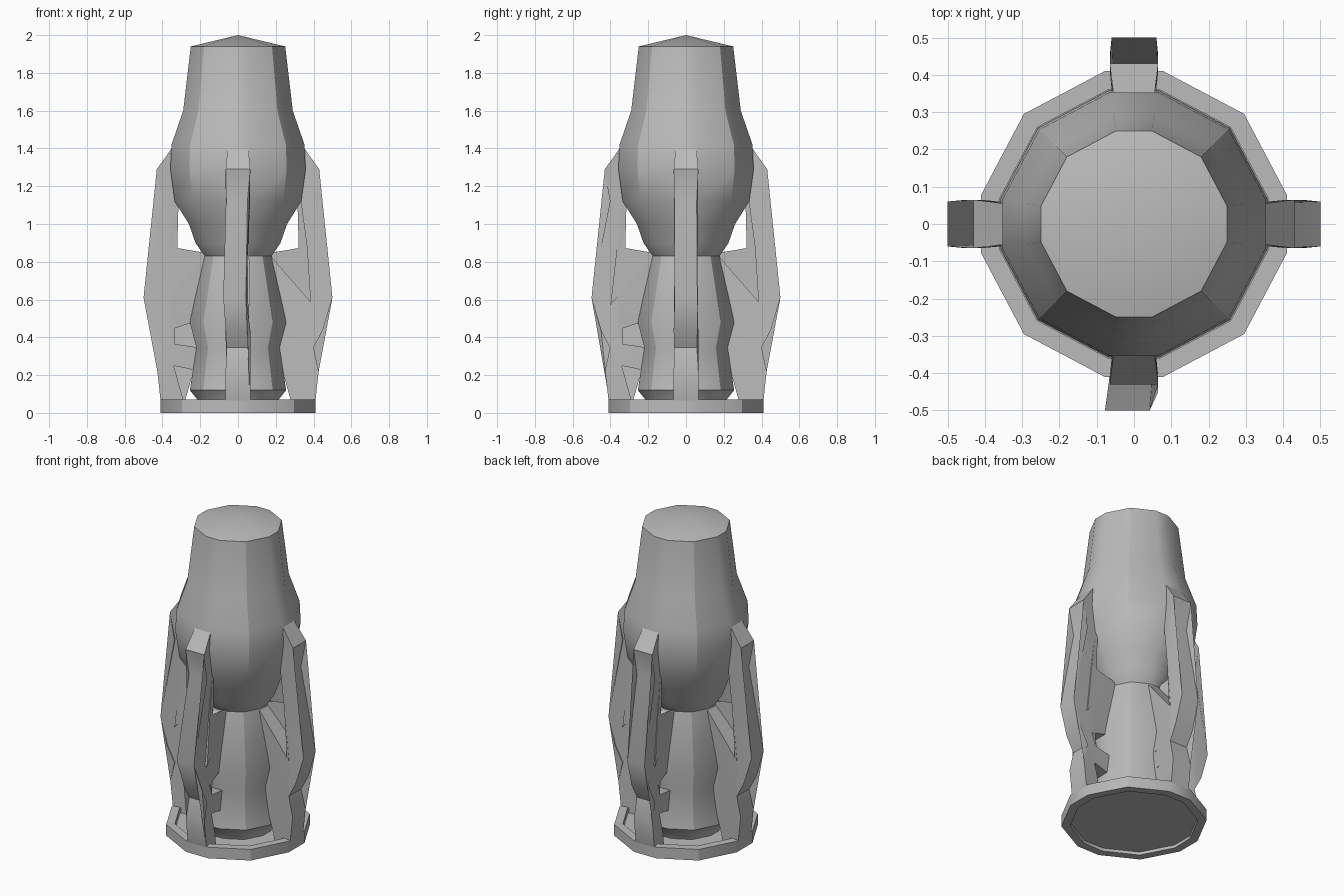
import bpy, bmesh, math
from mathutils import Matrix

if "Cube" in bpy.data.objects:
    bpy.data.objects.remove(bpy.data.objects["Cube"])

grey = bpy.data.materials.new("plain grey")
grey.diffuse_color = (0.5, 0.5, 0.5, 1)
grey.use_nodes = True
grey.node_tree.nodes["Principled BSDF"].inputs["Base Color"].default_value = grey.diffuse_color


def finish(name, bm):
    bmesh.ops.recalc_face_normals(bm, faces=bm.faces)
    me = bpy.data.meshes.new(name)
    bm.to_mesh(me)
    bm.free()
    me.materials.append(grey)
    ob = bpy.data.objects.new(name, me)
    bpy.context.collection.objects.link(ob)
    bpy.ops.object.select_all(action='DESELECT')
    ob.select_set(True)
    bpy.context.view_layer.objects.active = ob
    bpy.ops.object.shade_smooth_by_angle(angle=math.radians(30))
    return ob


def section(r):
    """Twelve-sided outline: narrow flats on the axes, corners on the diagonals."""
    pts = []
    for k in range(4):
        rot = Matrix.Rotation(k * math.pi / 2, 2)
        for x, y in ((r, -0.19 * r), (r, 0.19 * r), (0.72 * r, 0.72 * r)):
            c, s = math.cos(k * math.pi / 2), math.sin(k * math.pi / 2)
            pts.append((c * x - s * y, s * x + c * y))
    return pts


def lathe(name, profile, loop=False, apex=None):
    bm = bmesh.new()
    rings = [[bm.verts.new((x, y, z)) for x, y in section(r)] for r, z in profile]
    pairs = list(zip(rings, rings[1:]))
    if loop:
        pairs.append((rings[-1], rings[0]))
    for a, b in pairs:
        for i in range(12):
            j = (i + 1) % 12
            bm.faces.new((a[i], a[j], b[j], b[i]))
    if not loop:
        bm.faces.new(rings[0])
        if apex:
            tip = bm.verts.new((0, 0, apex))
            for i in range(12):
                bm.faces.new((rings[-1][i], rings[-1][(i + 1) % 12], tip))
        else:
            bm.faces.new(rings[-1])
    return finish(name, bm)


# Bulbous upper body with a shallow pointed cap
lathe("upper_body", [(0.178, 0.83), (0.225, 0.9), (0.26, 1.0), (0.335, 1.12),
                     (0.358, 1.29), (0.352, 1.42), (0.29, 1.6), (0.25, 1.94)], apex=2.0)

# Waisted lower column
lathe("lower_column", [(0.2, 0.03), (0.215, 0.07), (0.255, 0.12), (0.22, 0.345),
                       (0.255, 0.48), (0.18, 0.83)])

# Base ring and recessed floor
lathe("base_ring", [(0.41, 0), (0.41, 0.07), (0.36, 0.07), (0.36, 0)], loop=True)
lathe("base_floor", [(0.362, 0.02), (0.362, 0.035)])

# Side struts: one outline in (radius, height) with notches open to the column
OUTLINE = [(0.33, 1.43), (0.43, 1.29), (0.40, 1.12), (0.50, 0.61), (0.45, 0.44),
           (0.40, 0.345), (0.427, 0.22), (0.41, 0.065), (0.40, 0.03), (0.29, 0.03),
           (0.29, 0.07), (0.34, 0.25), (0.20, 0.22), (0.20, 0.345), (0.335, 0.365),
           (0.36, 0.44), (0.22, 0.485), (0.16, 0.845), (0.40, 0.57), (0.365, 0.88),
           (0.33, 1.14), (0.31, 1.3)]
for name, turns in (("right_strut", 0), ("back_strut", 1), ("left_strut", 2), ("front_strut", 3)):
    bm = bmesh.new()
    sides = []
    for s in (-1, 1):
        vs = []
        for r, z in OUTLINE:
            w = min(0.065, max(0.04, 0.16 * r))
            shift = 0.0
            if r == 0.5:
                w = 0.06
                shift = -0.018 if name == "front_strut" else 0.0
            vs.append(bm.verts.new((r, s * w + shift, z)))
        sides.append(vs)
    n = len(OUTLINE)
    for vs in sides:
        bm.faces.new(vs)
    for i in range(n):
        j = (i + 1) % n
        bm.faces.new((sides[0][i], sides[0][j], sides[1][j], sides[1][i]))
    bmesh.ops.triangulate(bm, faces=[f for f in bm.faces if len(f.verts) > 4])
    bmesh.ops.rotate(bm, verts=bm.verts, cent=(0, 0, 0),
                     matrix=Matrix.Rotation(turns * math.pi / 2, 3, 'Z'))
    finish(name, bm)
